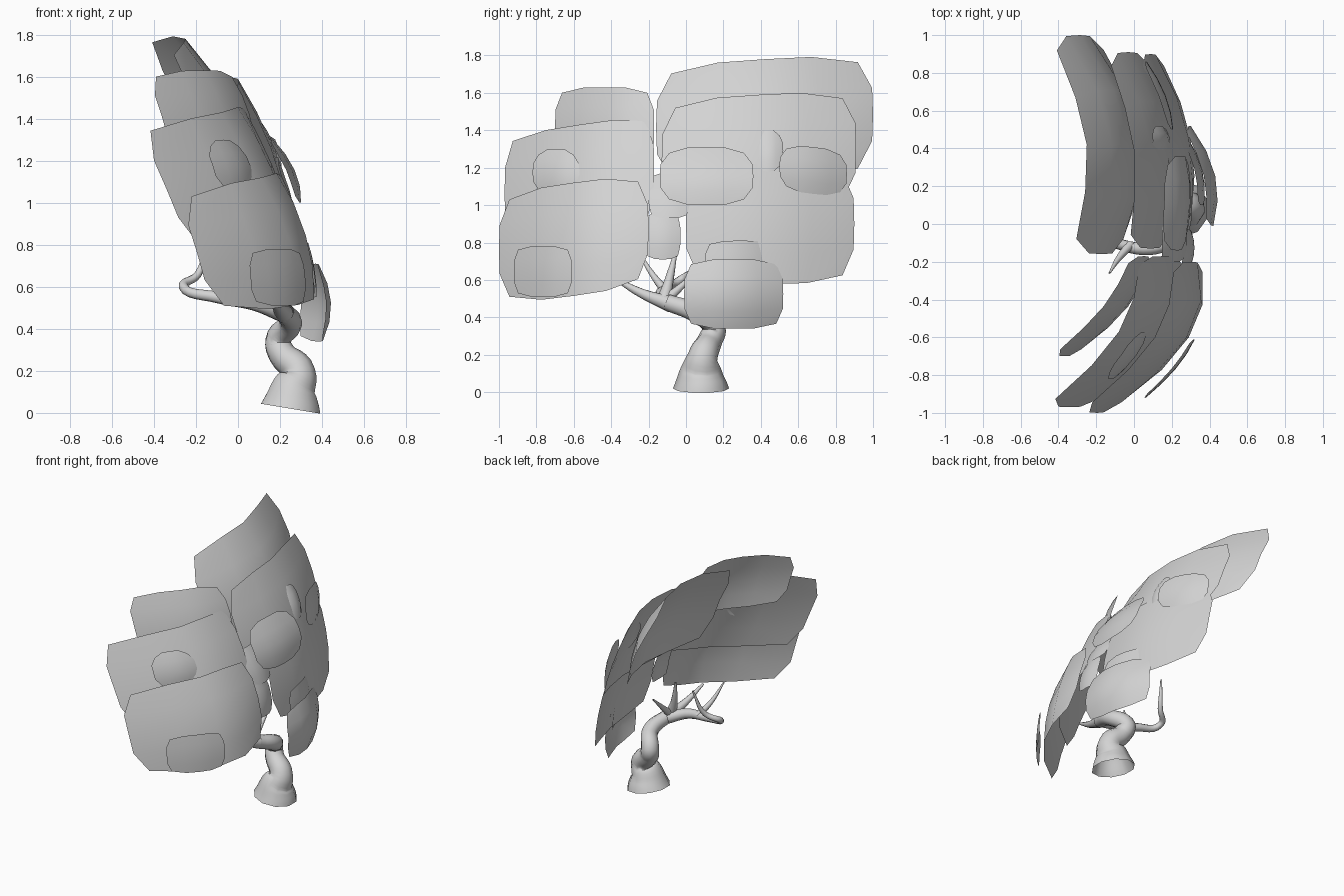
import bpy
from mathutils import Vector

cube = bpy.data.objects.get("Cube")
if cube:
    bpy.data.objects.remove(cube, do_unlink=True)

# One pale grey for the whole tree
SHADE = (0.65, 0.65, 0.65, 1)
grey = bpy.data.materials.new("pale_grey")
grey.use_nodes = True
grey.diffuse_color = SHADE
grey.node_tree.nodes["Principled BSDF"].inputs["Base Color"].default_value = SHADE


def leaf_panel(name, ys, zs, xs, turn, curl, bulge=0.02, tilt=0.0, trim=0.14, n=4):
    """Thin curved sheet with trimmed corners; xs is its depth at bottom and top."""
    mid_y, half_y = sum(ys) / 2, (ys[1] - ys[0]) / 2
    mid_z, half_z = sum(zs) / 2, (zs[1] - zs[0]) / 2
    verts = []
    for j in range(n + 1):
        for i in range(n + 1):
            a, b = 2 * i / n - 1, 2 * j / n - 1
            t = a * (1 - trim * b ** 4)
            s = b * (1 - trim * a ** 4)
            depth = xs[0] + (xs[1] - xs[0]) * (s + 1) / 2
            x = depth + turn * t - curl * t * t + bulge * (1 - s * s)
            verts.append((x, mid_y + half_y * t, mid_z + half_z * s + tilt * t))
    w = n + 1
    faces = [(j * w + i, j * w + i + 1, (j + 1) * w + i + 1, (j + 1) * w + i)
             for j in range(n) for i in range(n)]
    mesh = bpy.data.meshes.new(name)
    mesh.from_pydata(verts, [], faces)
    mesh.materials.append(grey)
    mesh.shade_smooth()
    bpy.context.collection.objects.link(bpy.data.objects.new(name, mesh))


def limb(name, points, steps=6):
    """Tapered tube along a smooth path of (x, y, z, radius) points."""
    curve = bpy.data.curves.new(name, "CURVE")
    curve.dimensions = "3D"
    curve.bevel_depth = 1.0
    curve.bevel_resolution = 3
    curve.resolution_u = steps
    spline = curve.splines.new("BEZIER")
    spline.bezier_points.add(len(points) - 1)
    for bp, (x, y, z, r) in zip(spline.bezier_points, points):
        bp.co = Vector((x, y, z))
        bp.radius = r
        bp.handle_left_type = bp.handle_right_type = "AUTO"
    curve.materials.append(grey)
    obj = bpy.data.objects.new(name, curve)
    bpy.context.collection.objects.link(obj)
    bpy.ops.object.select_all(action="DESELECT")
    obj.select_set(True)
    bpy.context.view_layer.objects.active = obj
    bpy.ops.object.convert(target="MESH")
    bpy.ops.object.shade_smooth()


# Twisting trunk with a flared foot
limb("trunk", [(.25, .08, .02, .15), (.265, .08, .11, .115), (.29, .09, .19, .08),
               (.21, .13, .28, .066), (.19, .15, .34, .062), (.25, .06, .42, .055),
               (.22, -.1, .48, .046)])

# Branches
limb("front_branch", [(.22, -.08, .47, .045), (.18, -.24, .53, .025), (.14, -.4, .62, .008)])
limb("long_branch", [(.22, -.08, .47, .042), (.08, -.13, .52, .035), (-.1, -.1, .55, .028),
                     (-.26, -.03, .6, .022), (-.19, .05, .66, .018), (-.14, .12, .84, .006)])
limb("upper_branch", [(.21, -.12, .48, .04), (.16, -.09, .6, .024), (.12, -.05, .77, .007)])
limb("side_twig", [(-.02, -.11, .54, .025), (-.08, -.18, .63, .016), (-.13, -.26, .76, .005)])
limb("back_twig", [(.2, -.11, .49, .03), (.2, -.02, .57, .018), (.2, .1, .68, .005)])

# Back half of the canopy
leaf_panel("back_crown_panel", (-.16, 1), (1.12, 1.78), (.04, -.25), -.06, .2, .08, .035)
leaf_panel("back_upper_panel", (-.13, .91), (.96, 1.59), (.24, 0), -.06, .13, .04, .03)
leaf_panel("back_lower_panel", (0, .9), (.58, 1.22), (.3, .17), -.085, .09, .03)
leaf_panel("back_hanging_panel", (-.01, .52), (.34, .71), (.39, .37), -.06, .07, .05)
leaf_panel("back_hanging_tuft", (.1, .48), (.55, .81), (.36, .32), -.05, .04, .01)
leaf_panel("back_inner_tuft", (-.14, .36), (1, 1.31), (.3, .16), .01, .03, .04, trim=.2)
leaf_panel("back_outer_tuft", (.5, .86), (1.06, 1.31), (.16, .13), -.07, .03, tilt=-.02, trim=.2)
leaf_panel("back_small_tuft", (.36, .52), (1.18, 1.4), (.19, .1), 0, .03, trim=.25)

# Front half of the canopy
leaf_panel("front_lower_panel", (-1, -.2), (.515, 1.12), (.29, .11), .25, .19, .045, .055)
leaf_panel("front_middle_panel", (-.97, -.17), (.82, 1.43), (.18, -.08), .25, .17, .03, .06, .11)
leaf_panel("front_crown_panel", (-.7, -.17), (1.21, 1.63), (-.03, -.16), .21, .09, .03)
leaf_panel("front_middle_tuft", (-.82, -.57), (1.05, 1.3), (.01, -.07), .09, .03, .03, trim=.25)
leaf_panel("front_lower_tuft", (-.92, -.61), (.51, .78), (.22, .2), .13, .03, .01)

# Small panels bridging the gap between the halves
leaf_panel("lower_bridge_panel", (-.22, -.03), (.71, .96), (.32, .26), 0, .02)
leaf_panel("upper_bridge_panel", (-.2, .02), (.93, 1.17), (.28, .15), 0, .02)
